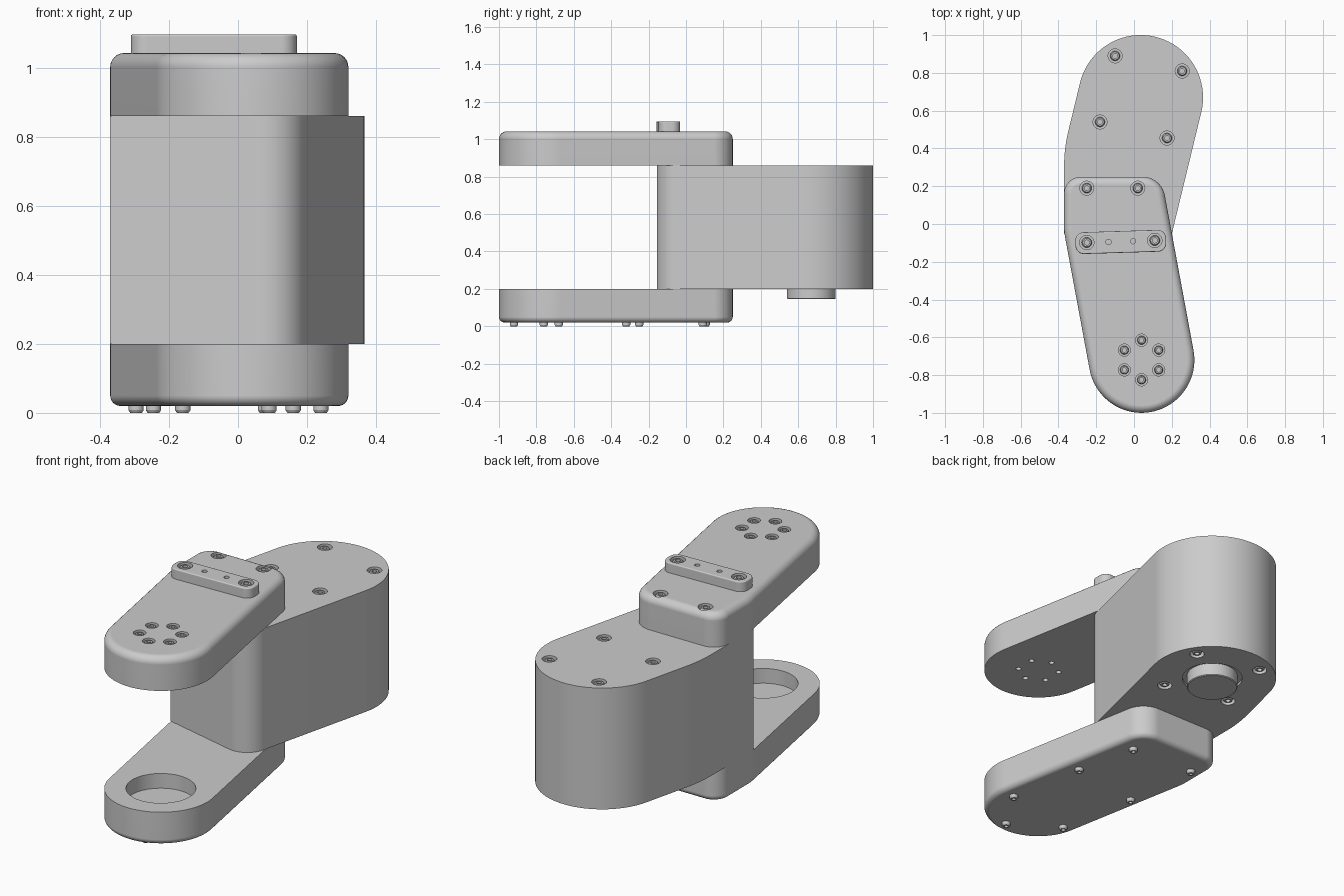
import bpy, bmesh
from math import pi, cos, sin, atan2
from mathutils import Vector

if "Cube" in bpy.data.objects:
    bpy.data.objects.remove(bpy.data.objects["Cube"])


def outline(corners, seg=20):
    """Counter-clockwise polygon given as (x, y, fillet radius)."""
    pts, n = [], len(corners)
    for i, (x, y, r) in enumerate(corners):
        p = Vector((x, y))
        if r == 0:
            pts.append(p)
            continue
        a = (Vector(corners[i - 1][:2]) - p).normalized()
        b = (Vector(corners[(i + 1) % n][:2]) - p).normalized()
        half = a.angle(b) / 2
        c = p + (a + b).normalized() * r / sin(half)
        start = atan2(-b.y - a.y, -b.x - a.x) - (pi / 2 - half)
        for k in range(seg + 1):
            t = start + (pi - 2 * half) * k / seg
            pts.append(c + r * Vector((cos(t), sin(t))))
    return pts


def finish(bm, name):
    bmesh.ops.recalc_face_normals(bm, faces=bm.faces)
    me = bpy.data.meshes.new(name)
    bm.to_mesh(me)
    bm.free()
    ob = bpy.data.objects.new(name, me)
    bpy.context.collection.objects.link(ob)
    return ob


def slab(name, corners, z0, z1, top=0.0, bottom=0.0):
    """Extruded outline with optional rounded top or bottom rim."""
    bm = bmesh.new()
    vs = [bm.verts.new((p.x, p.y, z0)) for p in outline(corners)]
    bmesh.ops.remove_doubles(bm, verts=vs, dist=0.002)
    base = bm.faces.new([v for v in vs if v.is_valid])
    ext = bmesh.ops.extrude_face_region(bm, geom=[base], use_keep_orig=True)["geom"]
    bmesh.ops.translate(bm, vec=(0, 0, z1 - z0),
                        verts=[g for g in ext if isinstance(g, bmesh.types.BMVert)])
    bmesh.ops.recalc_face_normals(bm, faces=bm.faces)
    for z, w in ((z1, top), (z0, bottom)):
        if w:
            rim = [e for e in bm.edges if all(abs(v.co.z - z) < 1e-5 for v in e.verts)]
            bmesh.ops.bevel(bm, geom=rim, offset=w, offset_type='OFFSET', segments=6,
                            profile=0.5, affect='EDGES', clamp_overlap=False)
    return finish(bm, name)


def lathes(name, items, seg=32):
    """Revolved profiles: each item is (profile, x, y, z, direction)."""
    bm = bmesh.new()
    for profile, x, y, z, d in items:
        rings = [[bm.verts.new((x + r * cos(2 * pi * k / seg), y + r * sin(2 * pi * k / seg), z + d * h))
                  for k in range(seg)] for r, h in profile]
        for a, b in zip(rings, rings[1:]):
            for k in range(seg):
                j = (k + 1) % seg
                bm.faces.new((a[k], a[j], b[j], b[k]))
        bm.faces.new(rings[0])
        bm.faces.new(rings[-1])
    return finish(bm, name)


def cut(ob, items):
    cutter = lathes("cutter", items)
    cutter.hide_render = True
    mod = ob.modifiers.new("cut", 'BOOLEAN')
    mod.operation, mod.solver, mod.object = 'DIFFERENCE', 'EXACT', cutter
    bpy.ops.object.select_all(action='DESELECT')
    bpy.context.view_layer.objects.active = ob
    ob.select_set(True)
    bpy.ops.object.modifier_apply(modifier=mod.name)
    bpy.data.objects.remove(cutter)


def hole(r, depth):
    return [(r, -depth), (r, 0.01)]


def head(r, depth):
    """Socket screw head sunk in its counterbore."""
    return [(r, -depth - 0.005), (r, -0.012), (r * 0.8, -0.004),
            (r * 0.48, -0.004), (r * 0.48, -depth * 0.7)]


ARM = [(-0.184, -1.046, 0.28), (0.366, -0.944, 0.28), (0.145, 0.25, 0.12),
       (-0.37, 0.25, 0.09), (-0.37, -0.042, 0.3)]
BODY = [(-0.37, -0.05, 0), (0.169, -0.181, 0.12), (0.434, 0.913, 0.33),
        (-0.208, 1.069, 0.33), (-0.37, 0.40, 0.8)]
PLATE = [(-0.308, -0.160, 0.045), (0.172, -0.145, 0.045),
         (0.168, -0.030, 0.045), (-0.312, -0.045, 0.045)]

# Main housing with screws on both faces and an output boss below
body = slab("main_housing", BODY, 0.2, 0.86)
body_pts = [(-0.10, 0.89), (0.255, 0.81), (-0.18, 0.54), (0.175, 0.455)]
sides = [(x, y, z, d) for x, y in body_pts for z, d in ((0.86, 1), (0.2, -1))]
cut(body, [(hole(0.037, 0.03), *s) for s in sides] + [(hole(0.155, 0.015), 0.035, 0.67, 0.2, -1)])
lathes("housing_screws", [(head(0.026, 0.03), *s) for s in sides])
lathes("output_boss", [([(0.13, -0.03), (0.13, 0.051), (0.126, 0.055)], 0.035, 0.67, 0.2, -1)], 64)

# Upper arm with a ring of through bolts and two rear screws
upper = slab("upper_arm", ARM, 0.86, 1.042, top=0.04)
ring = [(0.04 + 0.105 * cos(pi / 2 + k * pi / 3), -0.72 + 0.105 * sin(pi / 2 + k * pi / 3), 1.042, 1)
        for k in range(6)]
rear = [(-0.25, 0.19, 1.042, 1), (0.02, 0.19, 1.042, 1)]
cut(upper, [(hole(0.032, 0.03), *s) for s in ring] + [(hole(0.037, 0.03), *s) for s in rear]
    + [(hole(0.014, 0.06), x, y, 0.86, -1) for x, y, _, _ in ring])
lathes("upper_arm_screws", [(head(0.023, 0.03), *s) for s in ring] + [(head(0.026, 0.03), *s) for s in rear])

# Raised clamp bar on the upper arm
plate = slab("clamp_bar", PLATE, 1.035, 1.096, top=0.006)
bar = [(-0.25, -0.098, 1.096, 1), (0.11, -0.087, 1.096, 1)]
cut(plate, [(hole(0.038, 0.03), *s) for s in bar]
    + [(hole(0.014, 0.04), x, y, 1.096, 1) for x, y in ((-0.135, -0.095), (-0.005, -0.091))])
lathes("clamp_bar_screws", [(head(0.027, 0.03), *s) for s in bar])

# Lower arm with a round bearing pocket
lower = slab("lower_arm", ARM, 0.02, 0.2, bottom=0.03)
cut(lower, [([(0.173, -0.08), (0.173, -0.04), (0.173, 0.01)], 0.04, -0.72, 0.2, 1)])

# Button screws under the lower arm
feet = [(0.08, 0.09), (0.16, -0.25), (0.24, -0.68), (0.09, -0.92),
        (-0.16, -0.76), (-0.245, -0.32), (-0.295, 0.105)]
button = [(0.022, -0.005), (0.022, 0.012), (0.017, 0.02), (0.010, 0.02), (0.010, 0.008)]
lathes("button_screws", [(button, x, y, 0.02, -1) for x, y in feet], 24)

# Smooth shading with crisp edges
bpy.ops.object.select_all(action='SELECT')
bpy.context.view_layer.objects.active = body
bpy.ops.object.shade_smooth_by_angle(angle=0.5)
for ob in (body, upper, lower, plate):
    ob.modifiers.new("weighted_normals", 'WEIGHTED_NORMAL').keep_sharp = True
